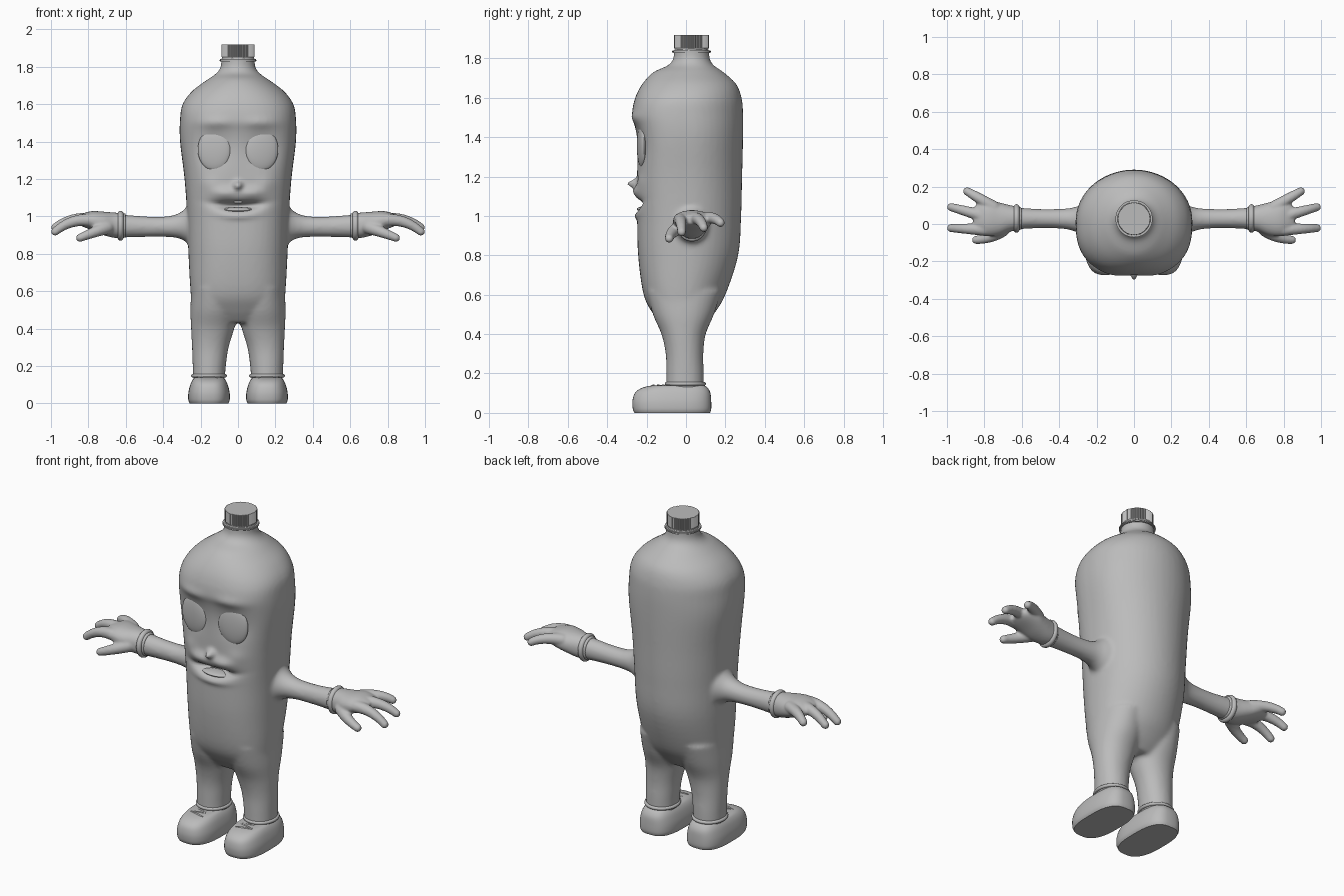
import bpy, bmesh
from math import sin, cos, pi, exp, radians
from mathutils import Vector, Matrix

cube = bpy.data.objects.get("Cube")
if cube:
    bpy.data.objects.remove(cube)

grey = bpy.data.materials.new("plain grey")
grey.use_nodes = True
grey.diffuse_color = (0.5, 0.5, 0.5, 1)
grey.node_tree.nodes["Principled BSDF"].inputs["Base Color"].default_value = (0.5, 0.5, 0.5, 1)


def finish(name, bm, angle=40):
    """Turn a bmesh into a smooth-shaded object."""
    bmesh.ops.recalc_face_normals(bm, faces=bm.faces)
    mesh = bpy.data.meshes.new(name)
    bm.to_mesh(mesh)
    bm.free()
    mesh.materials.append(grey)
    obj = bpy.data.objects.new(name, mesh)
    bpy.context.collection.objects.link(obj)
    bpy.ops.object.select_all(action='DESELECT')
    obj.select_set(True)
    bpy.context.view_layer.objects.active = obj
    bpy.ops.object.shade_smooth_by_angle(angle=radians(angle))
    return obj


def fuse(obj, voxel, rounds):
    """Merge overlapping volumes into one soft skin."""
    mod = obj.modifiers.new("fuse", 'REMESH')
    mod.mode, mod.voxel_size, mod.use_smooth_shade = 'VOXEL', voxel, True
    mod = obj.modifiers.new("soften", 'SMOOTH')
    mod.factor, mod.iterations = 0.5, rounds
    graph = bpy.context.evaluated_depsgraph_get()
    mesh = bpy.data.meshes.new_from_object(obj.evaluated_get(graph))
    obj.modifiers.clear()
    obj.data = mesh
    mesh.materials.clear()
    mesh.materials.append(grey)
    mesh.shade_smooth()


def mirror(obj):
    """Copy a left part to the right side."""
    twin = obj.copy()
    twin.data = obj.data.copy()
    twin.name = obj.name.replace("left", "right")
    twin.data.transform(Matrix.Diagonal((-1, 1, 1, 1)))
    twin.data.flip_normals()
    bpy.context.collection.objects.link(twin)


def loft(bm, sections, place, steps=5, sides=48):
    """Skin through (t, u min, u max, v min, v max, squareness of front, of back)."""
    rows = []
    last = len(sections) - 1
    for i in range(last):
        a, b, c, d = (sections[min(max(i + k, 0), last)] for k in (-1, 0, 1, 2))
        for j in range(steps):
            f = j / steps
            rows.append([q + 0.5 * f * (r - p + f * (2*p - 5*q + 4*r - s + f * (3*(q - r) + s - p)))
                         for p, q, r, s in zip(a, b, c, d)])
    rows.append(sections[-1])
    rings = []
    for t, u0, u1, v0, v1, front, back in rows:
        ring = []
        for k in range(sides):
            cu, cv = cos(2*pi*k/sides), sin(2*pi*k/sides)
            e = 2 / (front if cv < 0 else back)
            u = abs(cu)**e * (1 if cu > 0 else -1) * (u1 - u0) / 2 + (u0 + u1) / 2
            v = abs(cv)**e * (1 if cv > 0 else -1) * (v1 - v0) / 2 + (v0 + v1) / 2
            ring.append(bm.verts.new(place(u, v, t)))
        rings.append(ring)
    for lo, hi in zip(rings, rings[1:]):
        for k in range(sides):
            n = (k + 1) % sides
            bm.faces.new((lo[k], lo[n], hi[n], hi[k]))
    bm.faces.new(rings[0][::-1])
    bm.faces.new(rings[-1])


def ball(bm, centre, size, turn=0):
    m = Matrix.Translation(centre) @ Matrix.Rotation(turn, 4, 'Z') @ Matrix.Diagonal((*size, 1))
    bmesh.ops.create_uvsphere(bm, u_segments=32, v_segments=20, radius=1, matrix=m)


def digit(bm, start, mid, end, r0, r1):
    """Bent finger made of a chain of balls."""
    a, b, c = Vector(start), Vector(mid), Vector(end)
    for i in range(21):
        f = i / 20
        p = a * (1 - f)**2 + b * 2 * f * (1 - f) + c * f * f
        ball(bm, p, [r0 + (r1 - r0) * f] * 3)


def torus(bm, centre, major_u, major_v, minor, axis='Z', n=48, m=12):
    verts = []
    for i in range(n):
        a = 2 * pi * i / n
        for j in range(m):
            b = 2 * pi * j / m
            p = (cos(a) * (major_u + minor * cos(b)), sin(a) * (major_v + minor * cos(b)), minor * sin(b))
            if axis == 'X':
                p = (p[2], p[0], p[1])
            verts.append(bm.verts.new(Vector(centre) + Vector(p)))
    for i in range(n):
        for j in range(m):
            k, l = (i + 1) % n, (j + 1) % m
            bm.faces.new([verts[q] for q in (i*m + j, k*m + j, k*m + l, i*m + l)])


# Bottle-shaped body: height, half width, front, back, front squareness
bm = bmesh.new()
trunk = [(0.43, .17, -.11, .08, 2.2), (0.5, .24, -.165, .14, 2.4), (0.6, .254, -.215, .2, 2.5),
         (0.8, .265, -.243, .265, 2.5), (1.0, .272, -.248, .28, 2.6), (1.2, .286, -.248, .285, 2.8),
         (1.4, .31, -.252, .29, 2.8), (1.52, .31, -.272, .29, 2.6), (1.6, .296, -.258, .282, 2.4),
         (1.67, .245, -.222, .255, 2.2), (1.73, .165, -.165, .19, 2), (1.765, .115, -.09, .14, 2),
         (1.8, .092, -.064, .12, 2), (1.85, .09, -.062, .118, 2)]
loft(bm, [(z, -w, w, f, b, e, 2) for z, w, f, b, e in trunk], lambda u, v, t: (u, v, t))
# Legs: height, inner, outer, front, back
leg = [(0.12, .07, .24, -.1, .09), (0.2, .065, .242, -.1, .09), (0.3, .05, .246, -.103, .088),
       (0.4, .02, .251, -.125, .1), (0.5, 0, .254, -.168, .142), (0.62, 0, .25, -.2, .18)]
# Arms: distance out, front, back, bottom, top
arm = [(0.18, -.09, .14, .8, 1.1), (0.26, -.065, .115, .85, 1.06), (0.31, -.042, .092, .88, 1.02),
       (0.38, -.026, .082, .89, 1.0), (0.5, -.022, .08, .89, 1.0), (0.64, -.03, .09, .885, 1.012)]
for s in (1, -1):
    loft(bm, [(*q, 2.1, 2.1) for q in leg], lambda u, v, t: (s * u, v, t))
    loft(bm, [(*q, 2, 2) for q in arm], lambda u, v, t: (s * t, u, v))
body = finish("body", bm)
fuse(body, 0.011, 8)

# Face relief: x, z, spread x, spread z, push along y
relief = [(.13, 1.355, .085, .085, .02), (.12, 1.5, .09, .03, -.012), (0, 1.165, .022, .02, -.05),
          (.07, 1.125, .07, .03, -.022), (.15, 1.17, .05, .04, -.008), (0, 1.055, .1, .02, .085),
          (0, 1.0, .1, .018, -.012)]
for v in body.data.vertices:
    if v.co.y < -.1:
        x, z = v.co.x, v.co.z
        for cx, cz, sx, sz, push in relief:
            for c in {cx, -cx}:
                zz = cz + (0.6 * x * x if cz < 1.1 else 0)
                v.co.y += push * exp(-((x - c) / sx)**2 - ((z - zz) / sz)**2)

# Eyes
bm = bmesh.new()
ball(bm, (.127, -.225, 1.357), (.089, .022, .112), radians(8))
mirror(finish("left_eye", bm))

# Mouth parts
bm = bmesh.new()
ball(bm, (0, -.205, 1.035), (.085, .045, .014))
finish("tongue", bm)
bm = bmesh.new()
bmesh.ops.create_cube(bm, size=1, matrix=Matrix.Translation((0, -.222, 1.085)) @ Matrix.Diagonal((.045, .02, .03, 1)))
bmesh.ops.bevel(bm, geom=bm.edges[:], offset=.005, segments=2, affect='EDGES')
finish("tooth", bm)

# Gloves with three fingers and a thumb
bm = bmesh.new()
palm = [(0.6, -.03, .09, .885, 1.015), (0.66, -.04, .1, .885, 1.02), (0.72, -.062, .115, .9, 1.025),
        (0.78, -.065, .13, .925, 1.028), (0.83, -.05, .115, .945, 1.015), (0.86, -.02, .08, .96, 1.0)]
loft(bm, [(*q, 2.2, 2.2) for q in palm], lambda u, v, t: (t, u, v))
digit(bm, (.8, -.03, .98), (.9, -.025, .985), (.978, -.022, .918), .034, .022)
digit(bm, (.8, .04, .985), (.9, .07, .995), (.978, .09, .94), .034, .022)
digit(bm, (.75, .09, .985), (.84, .145, 1.0), (.893, .175, .965), .034, .022)
digit(bm, (.7, -.03, .94), (.76, -.08, .92), (.845, -.085, .885), .036, .022)
glove = finish("left_glove", bm)
fuse(glove, 0.007, 5)
mirror(glove)
bm = bmesh.new()
torus(bm, (.628, .03, .95), .06, .064, .016, 'X')
mirror(finish("left_glove_cuff", bm))

# Shoes: height, half width, front, back
bm = bmesh.new()
shoe = [(0, .104, -.262, .122), (.02, .111, -.27, .128), (.06, .11, -.272, .128), (.1, .1, -.26, .124),
        (.125, .088, -.228, .112), (.138, .074, -.18, .095), (.141, .05, -.12, .06)]
loft(bm, [(z, .155 - w, .155 + w, f, b, 2.7, 2.9) for z, w, f, b in shoe], lambda u, v, t: (u, v, t))
mirror(finish("left_shoe", bm))
bm = bmesh.new()
torus(bm, (.155, -.003, .148), .086, .094, .01)
mirror(finish("left_ankle_band", bm))

# Laces
bm = bmesh.new()
for y, tilt in ((-.115, .2), (-.14, -.2), (-.165, .2)):
    m = Matrix.Translation((.155, y, .137)) @ Matrix.Rotation(tilt, 4, 'Z') @ Matrix.Diagonal((.05, .006, .007, 1))
    bmesh.ops.create_uvsphere(bm, u_segments=16, v_segments=10, radius=1, matrix=m)
mirror(finish("left_laces", bm))

# Ribbed bottle cap on its collar
bm = bmesh.new()
bmesh.ops.create_cone(bm, cap_ends=True, segments=120, radius1=1, radius2=1, depth=.066,
                      matrix=Matrix.Translation((0, 0, 1.885)))
for v in bm.verts:
    ridge = round(v.co.to_2d().angle_signed(Vector((1, 0))) / (2 * pi / 120)) % 2
    r = .088 - .004 * ridge
    v.co.x, v.co.y = v.co.x * r, v.co.y * r + .028
finish("cap", bm, 20)
for name, z, r, h in (("cap_band", 1.849, .086, .014), ("neck_collar", 1.834, .099, .012)):
    bm = bmesh.new()
    bmesh.ops.create_cone(bm, cap_ends=True, segments=64, radius1=r, radius2=r, depth=h,
                          matrix=Matrix.Translation((0, .028, z)))
    bmesh.ops.bevel(bm, geom=[e for e in bm.edges if abs(e.verts[0].co.z - e.verts[1].co.z) < 1e-5],
                    offset=.003, segments=2, affect='EDGES')
    finish(name, bm)
